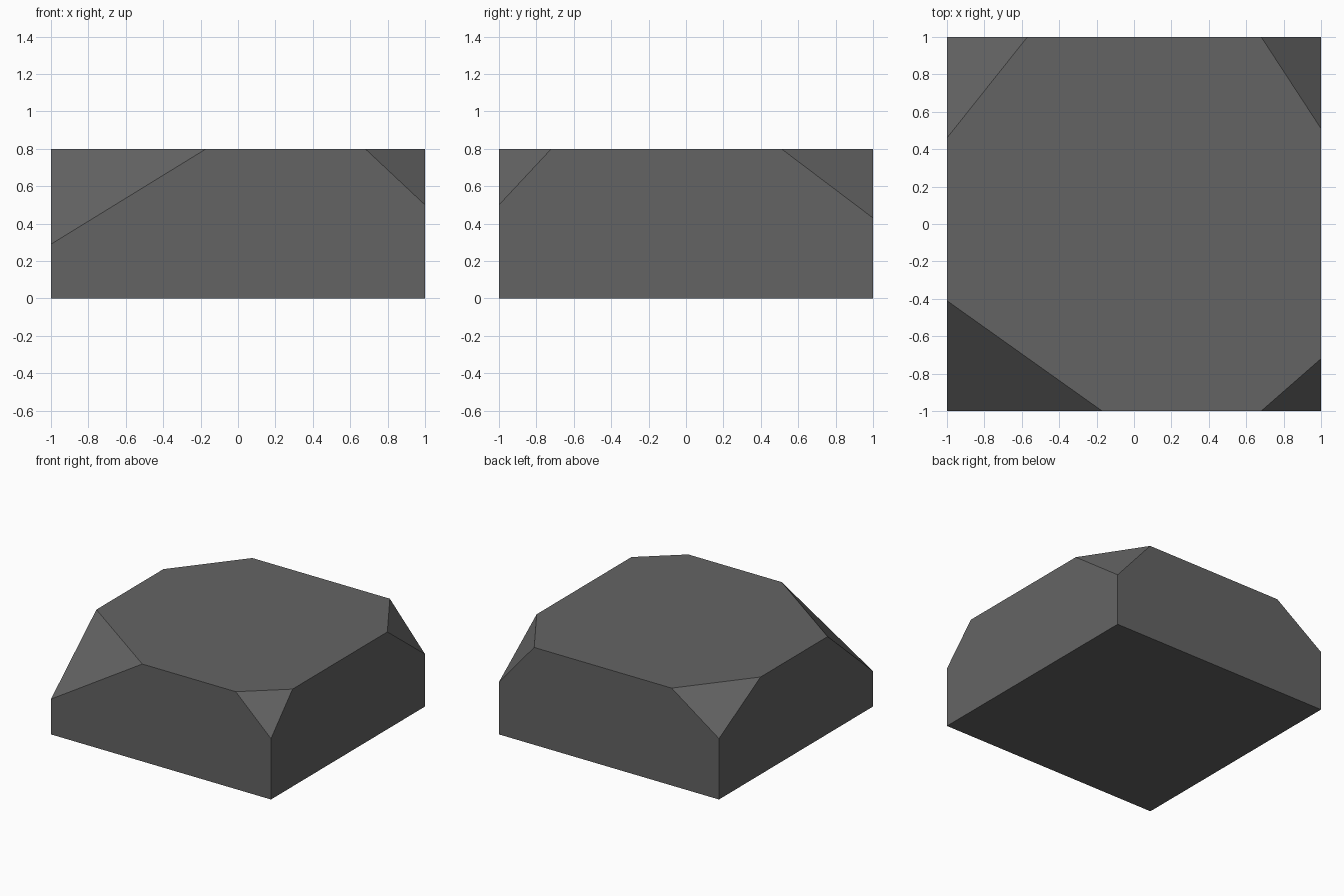
import bpy
import bmesh
from mathutils import Vector

if "Cube" in bpy.data.objects:
    bpy.data.objects.remove(bpy.data.objects["Cube"])

HEIGHT = 0.8

# Square slab standing on the ground
bm = bmesh.new()
bmesh.ops.create_cube(bm, size=1)
bmesh.ops.scale(bm, vec=(2, 2, HEIGHT), verts=bm.verts)
bmesh.ops.translate(bm, vec=(0, 0, HEIGHT / 2), verts=bm.verts)


def chip_corner(sx, sy, x, y, z):
    """Slice off a top corner through the points x, y and z on its three edges."""
    a = Vector((x, sy, HEIGHT))
    b = Vector((sx, y, HEIGHT))
    c = Vector((sx, sy, z))
    normal = (b - a).cross(c - a).normalized()
    if normal.z < 0:
        normal.negate()
    cut = bmesh.ops.bisect_plane(bm, geom=bm.verts[:] + bm.edges[:] + bm.faces[:],
                                 plane_co=a, plane_no=normal, clear_outer=True)
    edges = [e for e in cut["geom_cut"] if isinstance(e, bmesh.types.BMEdge)]
    bmesh.ops.edgeloop_fill(bm, edges=edges)


# Chipped corners: front left, front right, back right, back left
chip_corner(-1, -1, -0.17, -0.41, 0.29)
chip_corner(1, -1, 0.68, -0.72, 0.50)
chip_corner(1, 1, 0.68, 0.51, 0.43)
chip_corner(-1, 1, -0.57, 0.46, 0.50)
bmesh.ops.recalc_face_normals(bm, faces=bm.faces)

mesh = bpy.data.meshes.new("stone_slab")
bm.to_mesh(mesh)
bm.free()

# Dark grey stone
stone = bpy.data.materials.new("dark grey stone")
stone.diffuse_color = (0.127, 0.127, 0.127, 1)
stone.use_nodes = True
stone.node_tree.nodes["Principled BSDF"].inputs["Base Color"].default_value = stone.diffuse_color
mesh.materials.append(stone)

slab = bpy.data.objects.new("stone_slab", mesh)
bpy.context.collection.objects.link(slab)
